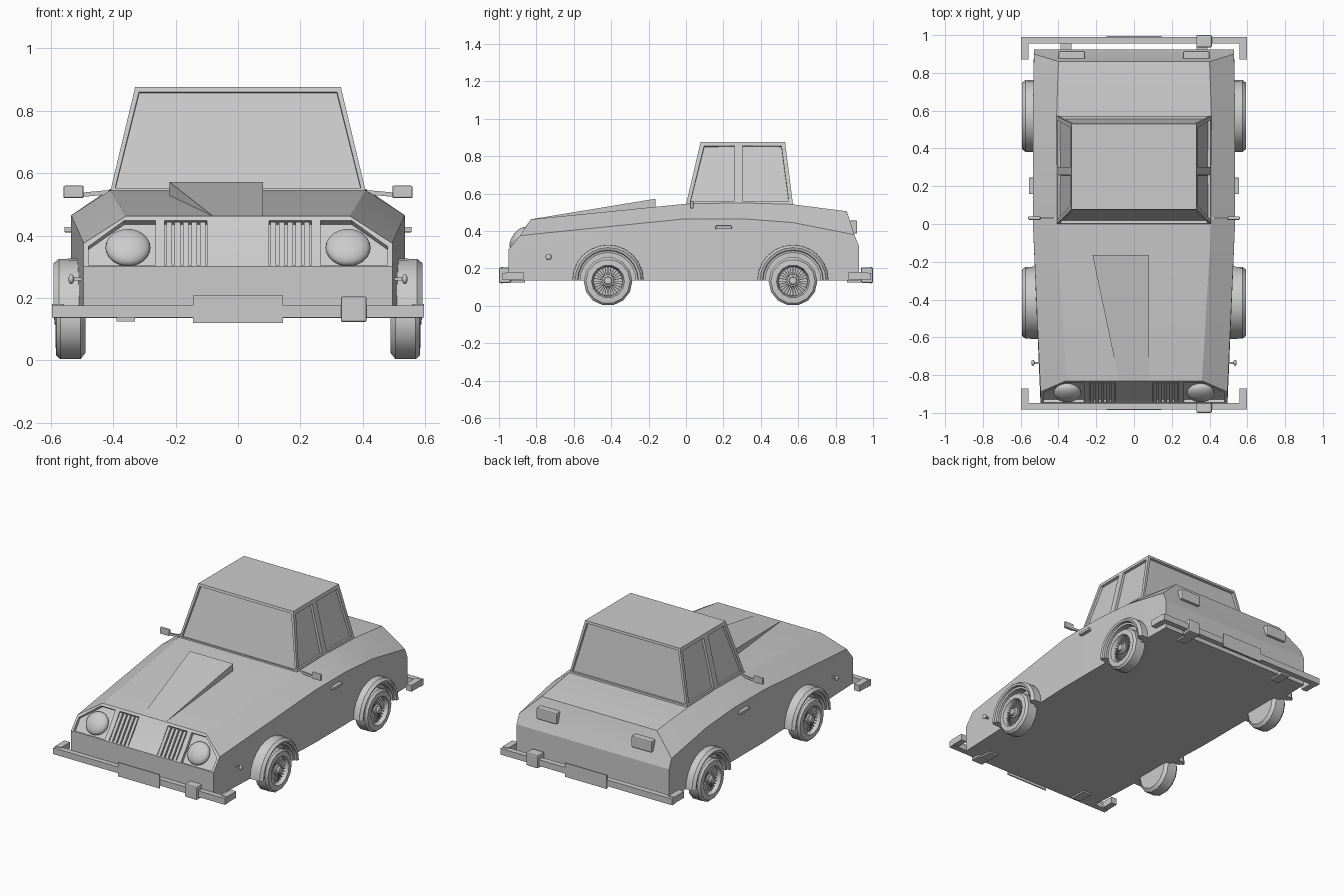
import bpy, bmesh, math
from mathutils import Vector, Matrix

if "Cube" in bpy.data.objects:
    bpy.data.objects.remove(bpy.data.objects["Cube"])


def finish(name, bm, smooth=None):
    bmesh.ops.remove_doubles(bm, verts=bm.verts, dist=1e-5)
    bmesh.ops.recalc_face_normals(bm, faces=bm.faces)
    me = bpy.data.meshes.new(name)
    bm.to_mesh(me)
    bm.free()
    ob = bpy.data.objects.new(name, me)
    bpy.context.collection.objects.link(ob)
    if smooth:
        bpy.ops.object.select_all(action='DESELECT')
        ob.select_set(True)
        bpy.context.view_layer.objects.active = ob
        bpy.ops.object.shade_smooth_by_angle(angle=math.radians(smooth))
    return ob


def add_box(bm, x, y, z, mat=Matrix()):
    c = Vector((sum(x) / 2, sum(y) / 2, sum(z) / 2))
    s = (abs(x[1] - x[0]), abs(y[1] - y[0]), abs(z[1] - z[0]), 1)
    bmesh.ops.create_cube(bm, size=1, matrix=mat @ Matrix.Translation(c) @ Matrix.Diagonal(s))


def box(name, x, y, z, bevel=0.0, mat=Matrix()):
    bm = bmesh.new()
    add_box(bm, x, y, z, mat)
    if bevel:
        bmesh.ops.bevel(bm, geom=bm.edges[:], offset=bevel, segments=2, affect='EDGES', profile=0.5)
    return finish(name, bm)


def hull(name, points):
    bm = bmesh.new()
    for p in points:
        bm.verts.new(p)
    bmesh.ops.convex_hull(bm, input=bm.verts)
    bmesh.ops.dissolve_limit(bm, angle_limit=0.01, verts=bm.verts, edges=bm.edges)
    return finish(name, bm)


def lathe(name, profile, s, y, z, n, half=False):
    """Sweep (x, radius) points about an x axis; half makes a closed arch."""
    bm = bmesh.new()
    span = math.pi if half else 2 * math.pi
    rings = []
    for i in range(n + 1):
        a = span * i / n
        rings.append([bm.verts.new((s * x, y + r * math.cos(a), z + r * math.sin(a))) for x, r in profile])
    m = len(profile)
    for a, b in zip(rings, rings[1:]):
        for j in range(m if half else m - 1):
            k = (j + 1) % m
            bm.faces.new((a[j], a[k], b[k], b[j]))
    if half:
        bm.faces.new(rings[0])
        bm.faces.new(rings[-1])
    return finish(name, bm, 35)


# Body: cross sections of half points, bottom / crease / shoulder / top
sections = [
    [(.495, -.95, .135), (.495, -.95, .30), (.495, -.888, .375), (.36, -.83, .462)],
    [(.535, 0, .135), (.535, 0, .33), (.535, 0, .465), (.41, 0, .545)],
    [(.535, .30, .135), (.535, .30, .33), (.535, .30, .465), (.41, .30, .55)],
    [(.535, .57, .135), (.535, .57, .33), (.535, .57, .445), (.41, .57, .542)],
    [(.53, .925, .135), (.53, .925, .32), (.53, .90, .38), (.40, .86, .505)],
]
bm = bmesh.new()
rings = []
for sec in sections:
    rings.append([bm.verts.new(p) for p in sec] +
                 [bm.verts.new((-x, y, z)) for x, y, z in reversed(sec)])
for a, b in zip(rings, rings[1:]):
    for j in range(8):
        k = (j + 1) % 8
        bm.faces.new((a[j], a[k], b[k], b[j]))
for r in (rings[0], rings[-1]):
    for j in range(3):
        bm.faces.new((r[j], r[j + 1], r[6 - j], r[7 - j]))
body = finish("body", bm, 20)

# Sloped nose frame: local x across, y along the inward normal, z up the slope
slope = Matrix.Translation((0, -.95, .30)) @ Matrix.Rotation(-math.atan2(.12, .16), 4, 'X')

# Recesses for headlights and grilles
bm = bmesh.new()
for s in (-1, 1):
    for shape in ([(.265, .006), (.48, .006), (.48, .085), (.365, .185), (.265, .185)],
                  [(.10, .006), (.235, .006), (.235, .185), (.10, .185)]):
        loops = [[bm.verts.new(slope @ Vector((s * x, d, z))) for x, z in shape] for d in (-.06, .022)]
        bm.faces.new(loops[0])
        bm.faces.new(loops[1])
        for j in range(len(shape)):
            k = (j + 1) % len(shape)
            bm.faces.new((loops[0][j], loops[0][k], loops[1][k], loops[1][j]))
cutter = finish("nose_cutter", bm)
cutter.hide_render = True
cutter.hide_viewport = True
mod = body.modifiers.new("recesses", 'BOOLEAN')
mod.object = cutter
mod.operation = 'DIFFERENCE'
mod.solver = 'EXACT'

for s in (-1, 1):
    # Headlight dome and grille bars
    bm = bmesh.new()
    bmesh.ops.create_uvsphere(bm, u_segments=24, v_segments=12, radius=1,
                              matrix=slope @ Matrix.Translation((s * .353, .008, .083))
                              @ Matrix.Diagonal((.072, .034, .07, 1)))
    finish("headlight", bm, 40)
    bm = bmesh.new()
    for i in range(5):
        x = .113 + i * .027
        add_box(bm, (s * (x - .009), s * (x + .009)), (0, .03), (.004, .18), slope)
    finish("grille", bm)
    # Tail light
    box("tail_light", (s * .26, s * .40), (.85, .915), (.385, .455), .006)

# Cabin with inset windows
bm = bmesh.new()
lo = [bm.verts.new(p) for p in ((-.41, 0, .54), (.41, 0, .54), (.41, .572, .54), (-.41, .572, .54))]
hi = [bm.verts.new(p) for p in ((-.33, .078, .876), (.33, .078, .876), (.33, .53, .876), (-.33, .53, .876))]
bm.faces.new(lo)
bm.faces.new(hi)
for j in range(4):
    k = (j + 1) % 4
    bm.faces.new((lo[j], lo[k], hi[k], hi[j]))
bmesh.ops.bisect_plane(bm, geom=bm.verts[:] + bm.edges[:] + bm.faces[:],
                       plane_co=(0, .28, 0), plane_no=(0, 1, 0))
bmesh.ops.recalc_face_normals(bm, faces=bm.faces)
ends = [f for f in bm.faces if abs(f.normal.y) > .7]
sides = [f for f in bm.faces if abs(f.normal.x) > .7]
bmesh.ops.inset_individual(bm, faces=ends, thickness=.02, depth=0)
bmesh.ops.inset_individual(bm, faces=ends, thickness=.001, depth=-.015)
bmesh.ops.inset_individual(bm, faces=sides, thickness=.03, depth=0)
bmesh.ops.inset_individual(bm, faces=sides, thickness=.001, depth=-.015)
finish("cabin", bm)

# Asymmetric bonnet scoop
hull("bonnet_scoop", [(-.22, -.163, .572), (.08, -.163, .572), (.08, -.163, .50), (-.22, -.163, .50),
                      (-.08, -.83, .462), (.08, -.83, .462), (-.08, -.80, .44), (.08, -.80, .44)])

# Wheels and arches
tyre = [(.49, 0), (.49, .11), (.505, .13), (.57, .13), (.583, .118), (.585, .088), (.565, .08), (.548, .078), (.548, 0)]
hub = [(.545, .034), (.572, .032), (.576, .022), (.588, .019), (.59, 0)]
arch = [(.47, .148), (.572, .148), (.575, .16), (.588, .163), (.592, .176), (.575, .19), (.47, .192)]
for s in (-1, 1):
    for y in (-.417, .572):
        lathe("tyre", tyre, s, y, .13, 14)
        lathe("hub", hub, s, y, .134, 16)
        lathe("wheel_arch", arch, s, y, .135, 12, half=True)
        bm = bmesh.new()
        for i in range(28):
            m = Matrix.Translation((s * .558, y, .131)) @ Matrix.Rotation(i * math.tau / 28, 4, 'X')
            add_box(bm, (-.006, .006), (.03, .081), (-.002, .002), m)
        finish("spokes", bm)

    # Wing mirror on an arm, door handle, side marker
    box("mirror", (s * .495, s * .56), (.022, .040), (.52, .56), .005)
    hull("mirror_arm", [(s * x, y, z + d) for x, z in ((.40, .54), (.51, .53))
                        for y in (.026, .037) for d in (-.007, .007)])
    box("door_handle", (s * .525, s * .557), (.158, .245), (.41, .428), .004)
    bm = bmesh.new()
    bmesh.ops.create_uvsphere(bm, u_segments=16, v_segments=8, radius=1,
                              matrix=Matrix.Translation((s * .535, -.735, .26))
                              @ Matrix.Diagonal((.009, .016, .016, 1)))
    add_box(bm, (s * .49, s * .535), (-.74, -.73), (.255, .265))
    finish("side_marker", bm, 40)

# Bumpers with wrapped ends, an overrider and a plate
for name, f, outer in (("front", -1, .982), ("rear", 1, .99)):
    bm = bmesh.new()
    add_box(bm, (-.597, .597), (f * (outer - .035), f * outer), (.137, .176))
    for s in (-1, 1):
        add_box(bm, (s * .558, s * .597), (f * .87, f * (outer - .02)), (.14, .18))
    finish(name + "_bumper", bm)
    box(name + "_overrider", (.33, .413), (f * .935, f * 1.0), (.122, .205), .007)
    box(name + "_plate", (-.145, .145), (f * (outer - .003), f * (outer + .004)), (.12, .207))
    for s in (-1, 1):
        box(name + "_bumper_bracket", (s * .33, s * .39), (f * .86, f * .96), (.125, .15))
